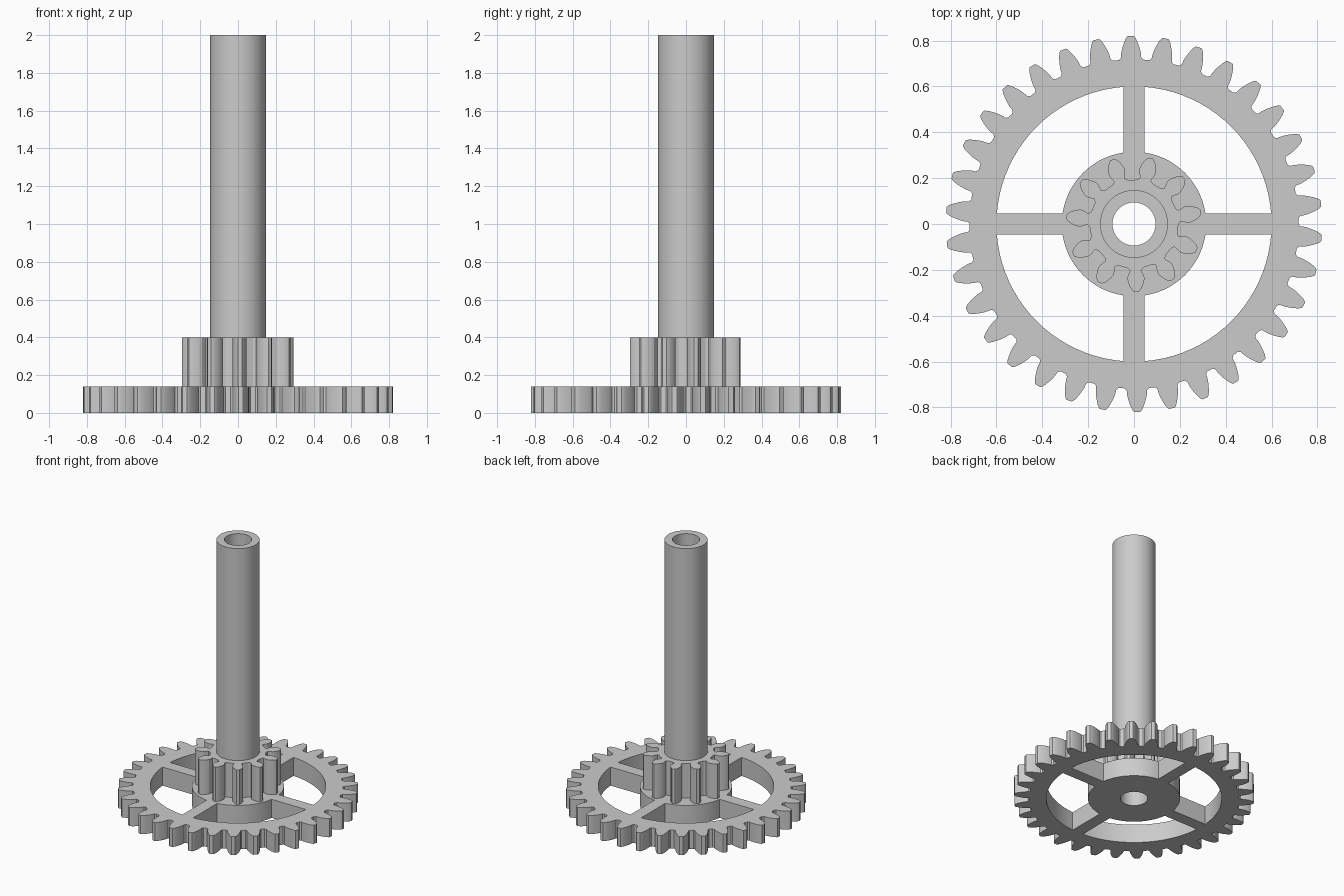
import bpy, bmesh
from math import pi, sin, cos, tan, acos, asin, radians, sqrt

cube = bpy.data.objects.get("Cube")
if cube:
    bpy.data.objects.remove(cube, do_unlink=True)

grey = bpy.data.materials.new("plain grey")
grey.use_nodes = True
colour = (0.6, 0.6, 0.6, 1)
grey.diffuse_color = colour
grey.node_tree.nodes["Principled BSDF"].inputs["Base Color"].default_value = colour

MODULE = 0.0456
PRESSURE = radians(20)
BORE = 0.094
SHAFT = 0.148


def polar(r, a):
    return (r * cos(a), r * sin(a))


def arc(r, start, end, steps):
    return [polar(r, start + (end - start) * i / steps) for i in range(steps + 1)]


def circle(r, steps=64):
    return arc(r, 0, 2 * pi, steps)[:-1]


def gear_outline(teeth, phase, undercut):
    """Involute gear profile; undercut narrows the tooth at its root."""
    pitch = MODULE * teeth / 2
    base = pitch * cos(PRESSURE)
    tip = pitch + MODULE
    root = pitch - 1.25 * MODULE
    low = max(base, root)
    at_base = pi / (2 * teeth) + tan(PRESSURE) - PRESSURE

    def half_angle(r):
        t = acos(min(1, base / r))
        return at_base - (tan(t) - t)

    # one flank as (radius, half angle), root to tip
    step = pi / teeth
    foot = at_base - undercut
    flank = [(root, foot + (step - foot) * 0.4), (root + 0.2 * MODULE, foot)]
    for i in range(7):
        r = low + (tip - low) * i / 6
        if r > root + 0.3 * MODULE:
            flank.append((r, half_angle(r)))
    flank[-1] = (tip - 0.08 * MODULE, flank[-1][1])
    flank.append((tip, flank[-1][1] * 0.75))

    points = []
    for k in range(teeth):
        mid = phase + 2 * step * k
        points += [polar(r, mid - a) for r, a in flank]
        points += [polar(r, mid + a) for r, a in reversed(flank)]
    return points


def window(middle, inner, outer, half_width):
    """Opening between two neighbouring spokes."""
    a, b = (pi / 4 - asin(half_width / r) for r in (inner, outer))
    return (arc(outer, middle - b, middle + b, 20)
            + arc(inner, middle + a, middle - a, 14))


def solid(name, outlines, bottom, top):
    """Extrude a flat profile, with its holes, between two heights."""
    curve = bpy.data.curves.new(name, "CURVE")
    curve.dimensions = "2D"
    curve.fill_mode = "BOTH"
    curve.extrude = (top - bottom) / 2
    for outline in outlines:
        spline = curve.splines.new("POLY")
        spline.points.add(len(outline) - 1)
        for p, (x, y) in zip(spline.points, outline):
            p.co = (x, y, 0, 1)
        spline.use_cyclic_u = True
    source = bpy.data.objects.new(name + "_profile", curve)
    bpy.context.collection.objects.link(source)
    bpy.context.view_layer.update()
    evaluated = source.evaluated_get(bpy.context.evaluated_depsgraph_get())
    mesh = bpy.data.meshes.new_from_object(evaluated)
    bpy.data.objects.remove(source, do_unlink=True)

    bm = bmesh.new()
    bm.from_mesh(mesh)
    bmesh.ops.remove_doubles(bm, verts=bm.verts, dist=0.0001)
    bmesh.ops.translate(bm, verts=bm.verts, vec=(0, 0, (bottom + top) / 2))
    bmesh.ops.recalc_face_normals(bm, faces=bm.faces)
    bm.to_mesh(mesh)
    bm.free()
    mesh.materials.clear()
    mesh.materials.append(grey)

    obj = bpy.data.objects.new(name, mesh)
    bpy.context.collection.objects.link(obj)
    bpy.ops.object.select_all(action="DESELECT")
    obj.select_set(True)
    bpy.context.view_layer.objects.active = obj
    bpy.ops.object.shade_smooth_by_angle(angle=radians(25))
    return obj


# Large spoked gear wheel with hub
windows = [window(pi / 4 + k * pi / 2, 0.315, 0.6, 0.045) for k in range(4)]
solid("spoked_gear_wheel",
      [gear_outline(34, radians(91), 0.0), circle(BORE)] + windows, 0, 0.14)

# Small pinion on the hub
solid("pinion", [gear_outline(11, radians(272), 0.04), circle(BORE)], 0.14, 0.4)

# Hollow shaft
solid("hollow_shaft", [circle(SHAFT), circle(BORE)], 0.4, 2.0)
